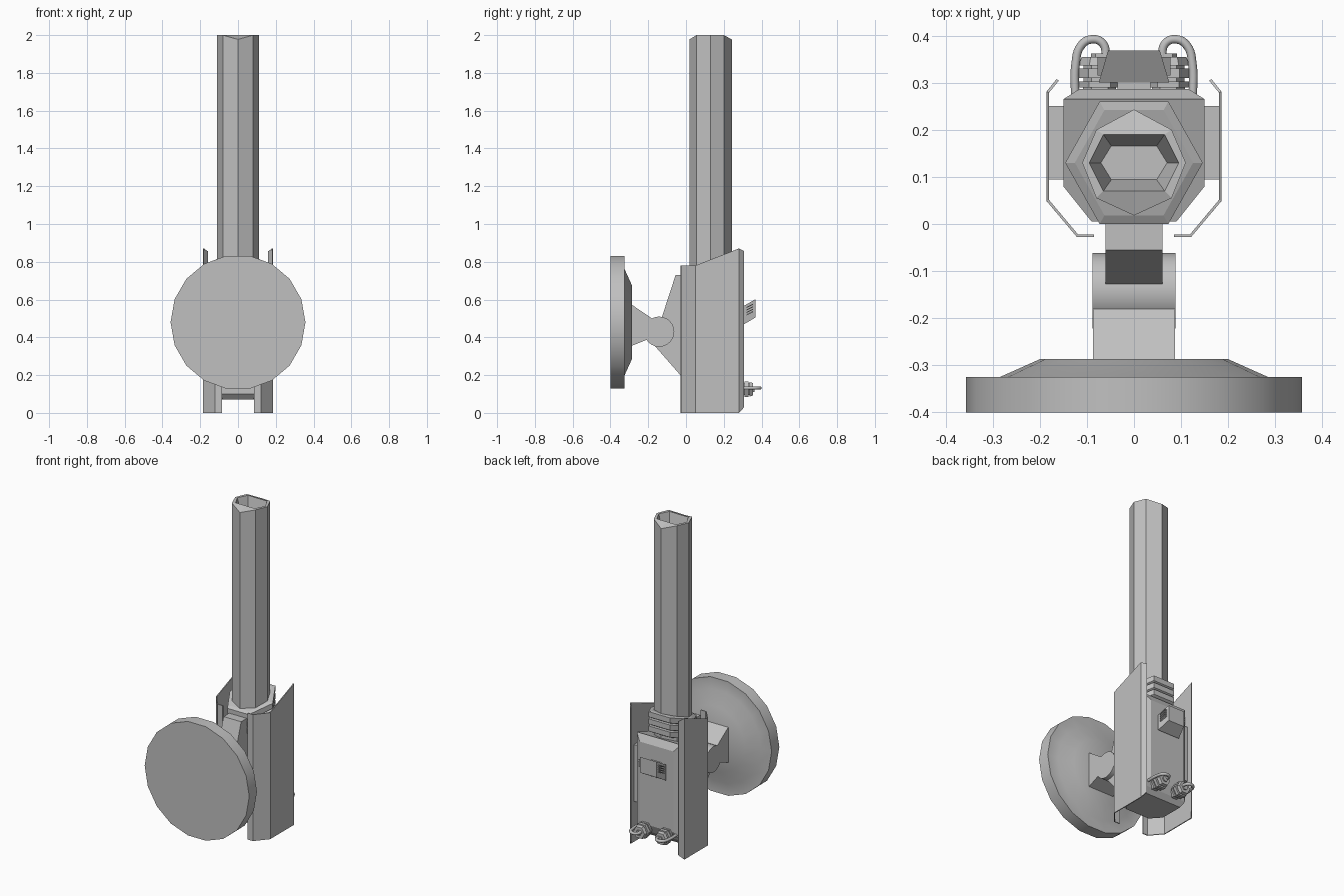
import bpy, bmesh, math
from mathutils import Vector

cube = bpy.data.objects.get("Cube")
if cube:
    bpy.data.objects.remove(cube, do_unlink=True)

GREY = 0.53
metal = bpy.data.materials.new("grey_metal")
metal.use_nodes = True
metal.diffuse_color = (GREY, GREY, GREY, 1)
metal.node_tree.nodes["Principled BSDF"].inputs["Base Color"].default_value = (GREY, GREY, GREY, 1)


def finish(name, bm):
    bmesh.ops.recalc_face_normals(bm, faces=bm.faces[:])
    mesh = bpy.data.meshes.new(name)
    bm.to_mesh(mesh)
    bm.free()
    mesh.materials.append(metal)
    obj = bpy.data.objects.new(name, mesh)
    bpy.context.collection.objects.link(obj)
    return obj


def loft(name, rings, closed=True):
    """Skin a series of equal point rings; closed adds caps and wraps around."""
    bm = bmesh.new()
    rows = [[bm.verts.new(p) for p in ring] for ring in rings]
    n = len(rows[0])
    for a, b in zip(rows, rows[1:]):
        for i in range(n if closed else n - 1):
            j = (i + 1) % n
            bm.faces.new((a[i], a[j], b[j], b[i]))
    if closed:
        bm.faces.new(rows[0])
        bm.faces.new(rows[-1])
    return finish(name, bm)


def prism_x(name, yz, x0, x1):
    return loft(name, [[(x, y, z) for y, z in yz] for x in (x0, x1)])


def box(name, x, y, z):
    return prism_x(name, [(y[0], z[0]), (y[1], z[0]), (y[1], z[1]), (y[0], z[1])], *x)


def turned_y(name, centre, profile, sides):
    """Stack of (y, radius) circles around an axis along y."""
    cx, cz = centre
    step = 2 * math.pi / sides
    return loft(name, [[(cx + r * math.cos(i * step), y, cz + r * math.sin(i * step))
                        for i in range(sides)] for y, r in profile])


def smooth(obj, angle=35):
    bpy.ops.object.select_all(action='DESELECT')
    obj.select_set(True)
    bpy.context.view_layer.objects.active = obj
    bpy.ops.object.shade_smooth_by_angle(angle=math.radians(angle))


def mirrored(half):
    """Right half outline, back to front, completed on the other side."""
    return half + [(-x, y) for x, y in reversed(half) if x > 0]


def slope(y):
    return 0.35 * (y - 0.13)


# Long hollow column with a dipped rim and a tapered mouth
outer = [(0, .243), (.08, .2), (.11, .13), (.08, .055), (0, .018)]
outer = outer + [(-x, y) for x, y in reversed(outer[1:-1])]
mouth = [(0, .19), (.065, .19), (.095, .13), (.065, .07), (0, .07)]
mouth = mouth + [(-x, y) for x, y in reversed(mouth[1:-1])]
loft("column", [
    [(x, y, .6) for x, y in outer],
    [(x, y, 2 if x else 1.977) for x, y in outer],
    [(x, y, 2) for x, y in mouth],
    [(x * .74, .13 + (y - .13) * .6, 1.9) for x, y in mouth],
])

# Bellows collar, sloping up to the rear
collar = []
z = .67
for k in range(3):
    for scale, dz in ((.86, 0), (1, .006), (1, .032), (.86, .006)):
        z += dz
        collar.append([(.146 * scale * math.cos(math.pi * i / 3),
                        .13 + .15 * scale * math.sin(math.pi * i / 3),
                        z + slope(.13 + .13 * scale * math.sin(math.pi * i / 3)))
                       for i in range(6)])
loft("bellows_collar", collar)

# Main body with chamfered underside
body = mirrored([(.15, .265), (.15, .08), (.09, .005)])
loft("body", [
    [(x * .9, .14 + (y - .14) * .8, .07) for x, y in body],
    [(x, y, .1) for x, y in body],
    [(x, y, .645 + slope(y)) for x, y in body],
])

# Raised rear panel
loft("rear_panel", [
    [(x * w, y, zz) for x, zz in ((-1, lo), (1, lo), (1, hi), (-1, hi))]
    for y, w, lo, hi in ((.26, .15, .1, .69), (.265, .15, .1, .69), (.287, .115, .15, .65))
])
box("rear_neck", (-.035, .035), (.28, .305), (.48, .56))

# Slanted rear housing with side louvres
loft("rear_housing", [
    [(-w, y, lo), (w, y, lo), (w, y, hi), (-w, y, hi)]
    for y, w, lo, hi in ((.3, .075, .465, .563), (.368, .055, .505, .602))
])

for side, label in ((1, "left"), (-1, "right")):
    # Louvres on the housing
    for k in range(4):
        zz = .513 + k * .013
        prism_x(f"louvre_{label}_{k + 1}",
                [(.315, zz), (.355, zz + .02), (.355, zz + .026), (.315, zz + .006)],
                side * .05, side * .077)

    # Bent guard plate and its mount
    path = [(.085, -.025, 0, .78), (.12, -.025, 0, .78), (.183, .05, 0, .78),
            (.183, .28, 0, .87), (.162, .306, .03, .856)]
    guard = loft(f"guard_plate_{label}", [
        [(side * x, y, lo) for x, y, lo, hi in path],
        [(side * x, y, hi) for x, y, lo, hi in path]], closed=False)
    mod = guard.modifiers.new("thickness", 'SOLIDIFY')
    mod.thickness = .006
    mod.offset = 0
    box(f"plate_mount_{label}", (side * .145, side * .183), (.095, .25), (.25, .6))

    # Hexagonal plug with stacked flanges
    turned_y(f"cable_plug_{label}", (side * .073, .125),
             [(.25, .035), (.29, .035), (.29, .046), (.302, .046), (.302, .034),
              (.31, .034), (.31, .048), (.33, .048), (.33, .034), (.337, .034),
              (.337, .044), (.355, .038), (.355, .018), (.362, .018)], 6)

    # Looping cable
    curve = bpy.data.curves.new(f"cable_{label}", 'CURVE')
    curve.dimensions = '3D'
    curve.bevel_depth = .009
    curve.bevel_resolution = 3
    curve.resolution_u = 6
    curve.use_fill_caps = True
    points = [(.06, .345), (.066, .383), (.09, .392), (.113, .378), (.124, .34), (.125, .27)]
    spline = curve.splines.new('BEZIER')
    spline.bezier_points.add(len(points) - 1)
    for bp, (x, y) in zip(spline.bezier_points, points):
        bp.co = Vector((side * x, y, .132))
        bp.handle_left_type = bp.handle_right_type = 'AUTO'
    curve.materials.append(metal)
    bpy.context.collection.objects.link(bpy.data.objects.new(f"cable_{label}", curve))

# Front bracket that carries the joint
prism_x("joint_bracket", [(.02, .73), (-.055, .73), (-.13, .5), (-.17, .36), (-.03, .2), (.02, .2)],
        -.06, .06)

# Hinge barrel and tapered arm
hinge = [(-.142 + .08 * math.cos(math.pi * i / 12), .43 + .08 * math.sin(math.pi * i / 12))
         for i in range(24)]
smooth(prism_x("hinge_barrel", hinge, -.088, .088))
prism_x("arm", [(-.295, .578), (-.18, .5), (-.14, .43), (-.2, .39), (-.295, .352)], -.0875, .0875)

# Large round pad with stepped, domed rear
smooth(turned_y("round_pad", (0, .48), [(-.4, .357), (-.325, .357), (-.325, .285), (-.287, .2)], 18))
